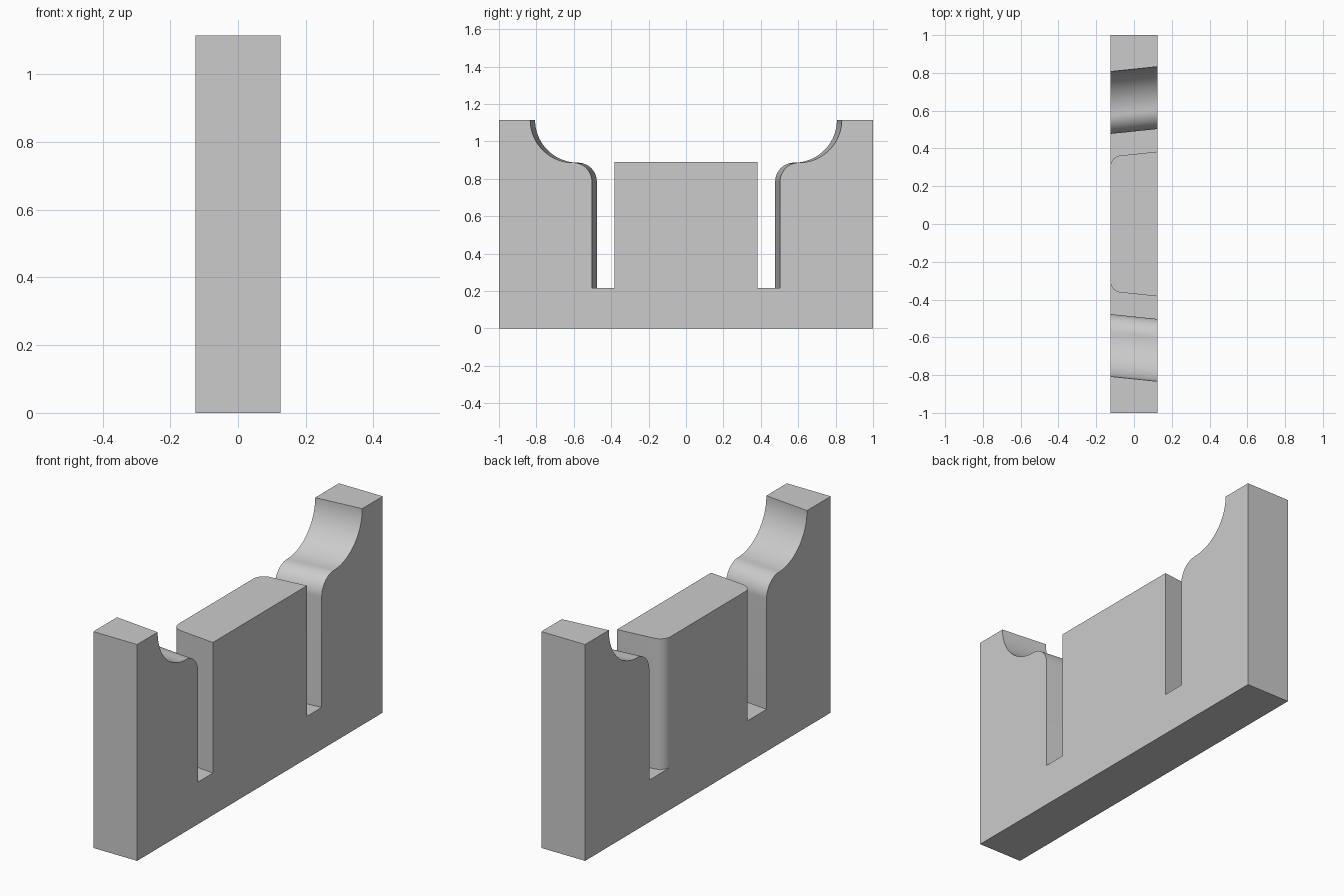
import bpy, bmesh
from math import sin, cos, pi, atan2

if "Cube" in bpy.data.objects:
    bpy.data.objects.remove(bpy.data.objects["Cube"])

HALF = 0.125        # half thickness
TOP, CREST, FLOOR = 1.115, 0.886, 0.217
SLANT = 0.026       # sideways drift of the cuts across the thickness
SEG = 24

grey = bpy.data.materials.new("grey")
grey.use_nodes = True
grey.diffuse_color = (0.6, 0.6, 0.6, 1)
grey.node_tree.nodes["Principled BSDF"].inputs["Base Color"].default_value = (0.6, 0.6, 0.6, 1)


def arc(cx, cy, r, a0, a1):
    return [(cx + r * cos(a0 + (a1 - a0) * i / SEG),
             cy + r * sin(a0 + (a1 - a0) * i / SEG)) for i in range(SEG + 1)]


def loft(name, ring_a, ring_b):
    """Solid between two matching closed outlines."""
    bm = bmesh.new()
    a = [bm.verts.new(p) for p in ring_a]
    b = [bm.verts.new(p) for p in ring_b]
    bm.faces.new(a)
    bm.faces.new(b[::-1])
    for i in range(len(a)):
        j = (i + 1) % len(a)
        bm.faces.new((a[i], b[i], b[j], a[j]))
    bmesh.ops.recalc_face_normals(bm, faces=bm.faces)
    mesh = bpy.data.meshes.new(name)
    bm.to_mesh(mesh)
    bm.free()
    mesh.materials.append(grey)
    obj = bpy.data.objects.new(name, mesh)
    bpy.context.collection.objects.link(obj)
    return obj


def body_ring(x, shift):
    """Side outline: base with two tall ends and scooped shoulders."""
    wall, lip = 0.503 - shift, 0.833 - shift
    r_out, r_in = TOP - CREST, lip - wall - (TOP - CREST)
    mid = lip - r_out
    half = [(1, 0), (1, TOP)]
    half += arc(mid, TOP, r_out, 0, -pi / 2)
    half += arc(mid, CREST - r_in, r_in, pi / 2, pi)[1:]
    half += [(wall, FLOOR)]
    outline = half + [(-y, z) for y, z in reversed(half)]
    return [(x, y, z) for y, z in outline]


body = loft("slotted_body", body_ring(HALF, 0), body_ring(-HALF, SLANT))

# Middle block: slanted ends, rounded corners on one side
R = 0.06
tilt = atan2(SLANT, 2 * HALF)
edge_y = 0.383
cx = -HALF + R
cy = edge_y - (HALF - cx) * SLANT / (2 * HALF) - R / cos(tilt)
half = [(HALF, edge_y)] + arc(cx, cy, R, pi / 2 + tilt, pi)
plan = half + [(x, -y) for x, y in reversed(half)]
block = loft("middle_block", [(x, y, FLOOR - 0.1) for x, y in plan],
             [(x, y, 0.89) for x, y in plan])

# Join into one solid, clear flat seams, then smooth the curves
bpy.ops.object.select_all(action="DESELECT")
bpy.context.view_layer.objects.active = body
body.select_set(True)
join = body.modifiers.new("join", "BOOLEAN")
join.operation, join.solver, join.object = "UNION", "EXACT", block
tidy = body.modifiers.new("tidy", "DECIMATE")
tidy.decimate_type, tidy.angle_limit = "DISSOLVE", 0.005
for m in ("join", "tidy"):
    bpy.ops.object.modifier_apply(modifier=m)
bpy.data.objects.remove(block)
bpy.ops.object.shade_smooth_by_angle(angle=pi / 6)
